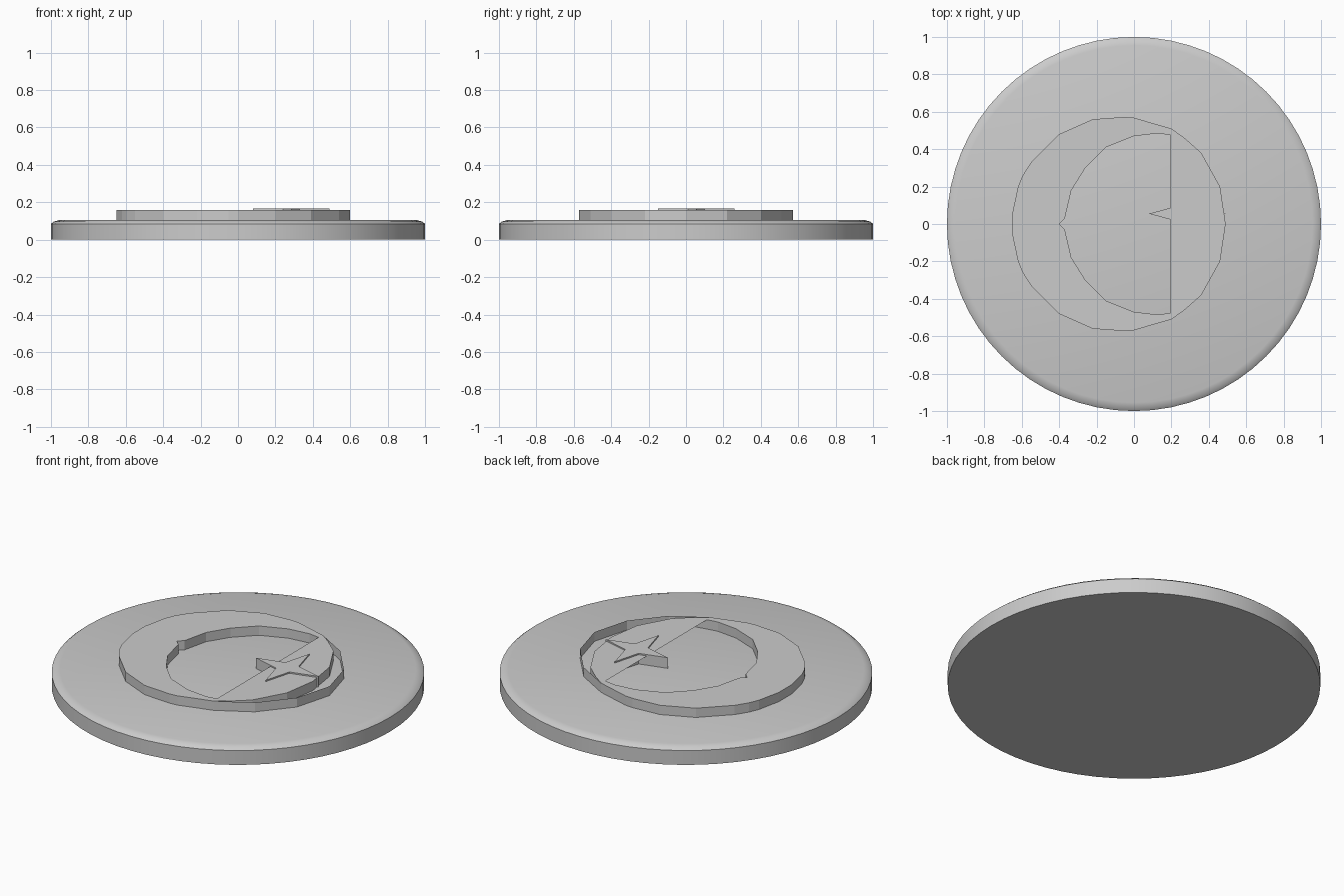
import bpy, bmesh, math

cube = bpy.data.objects.get("Cube")
if cube:
    bpy.data.objects.remove(cube, do_unlink=True)

GREY = (0.6, 0.6, 0.6, 1)
mat = bpy.data.materials.new("plain grey")
mat.use_nodes = True
mat.diffuse_color = GREY
mat.node_tree.nodes["Principled BSDF"].inputs["Base Color"].default_value = GREY

FLOOR, TOP = 0.1, 0.16


def finish(bm, name, mirror=False, smooth=False):
    """Turn a bmesh into a named object."""
    mesh = bpy.data.meshes.new(name)
    bm.to_mesh(mesh)
    bm.free()
    mesh.materials.append(mat)
    obj = bpy.data.objects.new(name, mesh)
    bpy.context.collection.objects.link(obj)
    if mirror:
        mod = obj.modifiers.new("mirror", 'MIRROR')
        mod.use_axis = (False, True, False)
        mod.merge_threshold = 0.0005
    if smooth:
        bpy.ops.object.select_all(action='DESELECT')
        obj.select_set(True)
        bpy.context.view_layer.objects.active = obj
        bpy.ops.object.shade_smooth_by_angle(angle=math.radians(30))
    return obj


def wall(name, path):
    """Thin upright sheet along a half outline, mirrored front to back."""
    bm = bmesh.new()
    low = [bm.verts.new((x, y, FLOOR)) for x, y in path]
    high = [bm.verts.new((x, y, TOP)) for x, y in path]
    for i in range(len(path) - 1):
        bm.faces.new((low[i + 1], low[i], high[i], high[i + 1]))
    return finish(bm, name, mirror=True)


# Round base with a softened upper rim
bm = bmesh.new()
profile = [(1, 0), (1, 0.085), (0.985, 0.097), (0.955, 0.105)]
N = 64
rings = [[bm.verts.new((r * math.cos(math.tau * i / N), r * math.sin(math.tau * i / N), z))
          for i in range(N)] for r, z in profile]
for a, b in zip(rings, rings[1:]):
    for i in range(N):
        j = (i + 1) % N
        bm.faces.new((a[i], a[j], b[j], b[i]))
bm.faces.new(rings[-1])
bm.faces.new(rings[0][::-1])
finish(bm, "base_disc", smooth=True)

# Half outlines of the crescent, left to right
outer = [(-0.65, 0), (-0.65, 0.06), (-0.62, 0.2), (-0.595, 0.26), (-0.55, 0.33),
         (-0.4, 0.48), (-0.22, 0.56), (-0.05, 0.572), (0, 0.568), (0.2, 0.51)]
outer_right = [(0.2, 0.51), (0.39, 0.4), (0.54, 0.22), (0.6, 0)]
inner = [(-0.4, 0), (-0.37, 0.03), (-0.335, 0.18), (-0.26, 0.3), (-0.15, 0.41),
         (0, 0.47), (0.13, 0.485), (0.195, 0.475)]
inner_right = [(0.195, 0.475), (0.27, 0.46), (0.36, 0.38), (0.46, 0.2), (0.49, 0)]

# Flat top: crescent on the left, filled segment on the right
bm = bmesh.new()
outline = outer + inner_right[1:] + [(0.195, 0)] + inner[::-1]
bm.faces.new([bm.verts.new((x, y, TOP)) for x, y in reversed(outline)])
finish(bm, "crescent_top", mirror=True)

# Upright sides of the crescent
wall("crescent_outer_wall", outer + outer_right[1:])
wall("crescent_inner_wall", (inner + inner_right[1:])[::-1])

# Four-pointed star
bm = bmesh.new()
points = []
for i in range(8):
    r = 0.205 if i % 2 == 0 else 0.062
    a = math.tau * i / 8
    points.append((0.285 + r * math.cos(a), 0.055 + r * math.sin(a)))
low = [bm.verts.new((x, y, FLOOR)) for x, y in points]
high = [bm.verts.new((x, y, 0.168)) for x, y in points]
bm.faces.new(high)
bm.faces.new(low[::-1])
for i in range(8):
    j = (i + 1) % 8
    bm.faces.new((low[i], low[j], high[j], high[i]))
finish(bm, "star")
